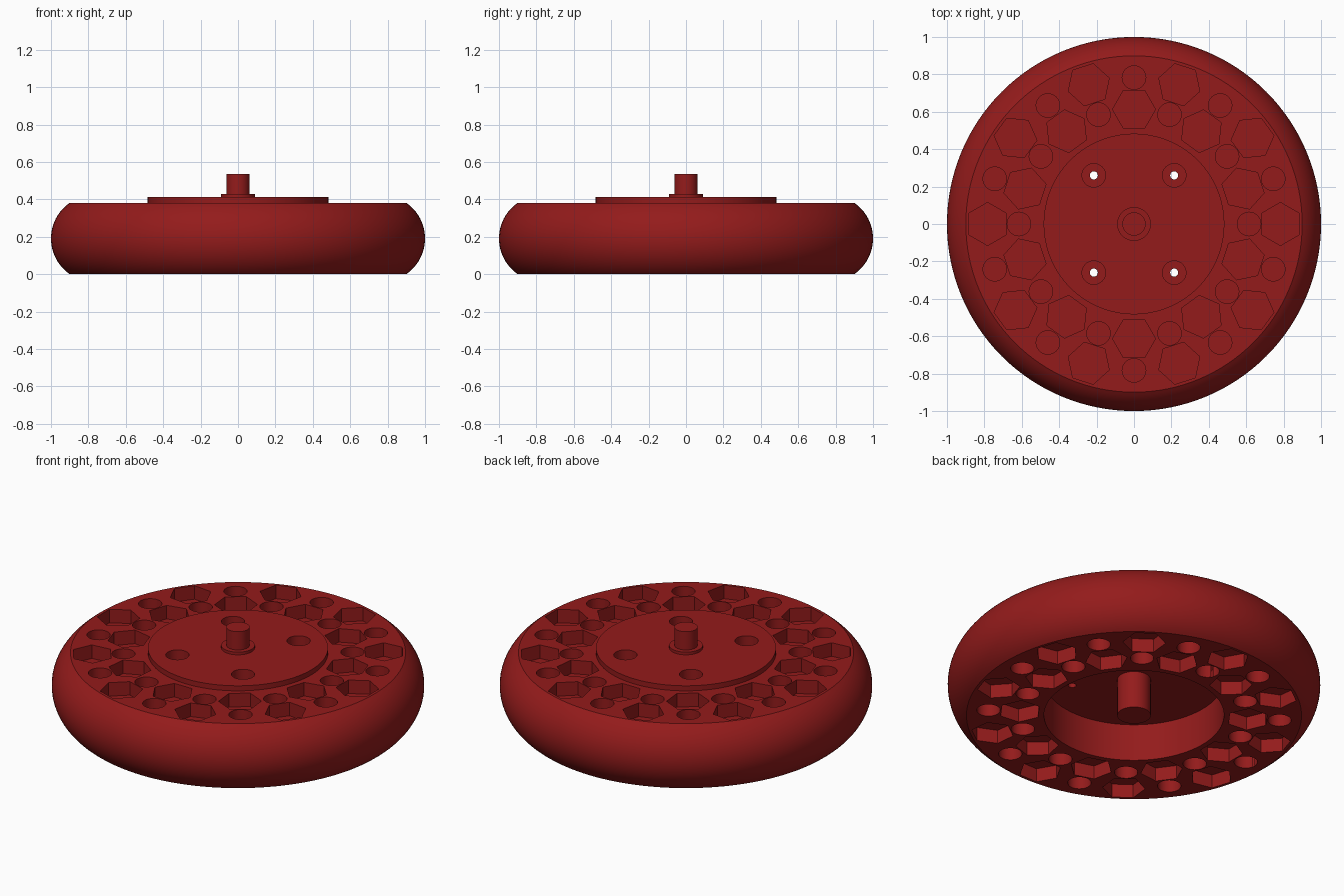
import bpy, bmesh, math
from mathutils import Matrix

if "Cube" in bpy.data.objects:
    bpy.data.objects.remove(bpy.data.objects["Cube"])

red = bpy.data.materials.new("dark_red")
red.diffuse_color = (0.295, 0.011, 0.011, 1)
red.use_nodes = True
red.node_tree.nodes["Principled BSDF"].inputs["Base Color"].default_value = red.diffuse_color


def make(name, bm):
    bmesh.ops.recalc_face_normals(bm, faces=bm.faces)
    me = bpy.data.meshes.new(name)
    bm.to_mesh(me)
    bm.free()
    me.materials.append(red)
    ob = bpy.data.objects.new(name, me)
    bpy.context.collection.objects.link(ob)
    return ob


def lathe(name, profile, steps=128):
    """Spin an (r, z) profile around the z axis."""
    bm = bmesh.new()
    vs = [bm.verts.new((r, 0, z)) for r, z in profile]
    es = [bm.edges.new(p) for p in zip(vs, vs[1:])]
    bmesh.ops.spin(bm, geom=vs + es, cent=(0, 0, 0), axis=(0, 0, 1),
                   angle=2 * math.pi, steps=steps, use_merge=False)
    bmesh.ops.remove_doubles(bm, verts=bm.verts, dist=1e-5)
    return make(name, bm)


def prism(bm, sides, radius, x, y, z0, z1, turn=0.0):
    mat = Matrix.Translation((x, y, (z0 + z1) / 2)) @ Matrix.Rotation(turn, 4, 'Z')
    bmesh.ops.create_cone(bm, cap_ends=True, segments=sides, radius1=radius,
                          radius2=radius, depth=z1 - z0, matrix=mat)


H, CEILING, HUB_R = 0.382, 0.22, 0.483
HEX_DEPTH, ROUND_DEPTH = 0.08, 0.08

# Wheel body: bulging tread, raised hub disk, boss and axle pin,
# hollow underneath with a central post
bulge = 0.2315
half = math.asin(H / 2 / bulge)
tread = [(1 - bulge + bulge * math.cos(a), H / 2 + bulge * math.sin(a))
         for a in (-half + 2 * half * i / 24 for i in range(25))]
profile = ([(0, 0), (0.09, 0), (0.09, CEILING), (HUB_R, CEILING), (HUB_R, 0)]
           + tread
           + [(HUB_R, H), (HUB_R, 0.412), (0.09, 0.412), (0.09, 0.428),
              (0.062, 0.428), (0.062, 0.536), (0, 0.536)])
wheel = lathe("wheel_body", profile)

# Cutter: rings of hexagonal and round pockets, the lower face being
# turned one step so hexagons lie under round pockets
bm = bmesh.new()
for k in range(20):
    a = math.radians(18 * k)
    c, s = math.cos(a), math.sin(a)
    for upper in (True, False):
        outer_hex = (k % 2 == 0) == upper
        hex_r, round_r = (0.783, 0.615) if outer_hex else (0.613, 0.783)
        for sides, size, ring, depth in ((6, 0.115, hex_r, HEX_DEPTH),
                                         (32, 0.063, round_r, ROUND_DEPTH)):
            z0, z1 = (H - depth, H + 0.1) if upper else (-0.1, depth)
            prism(bm, sides, size, ring * c, ring * s, z0, z1, a)
pockets = make("pocket_cutter", bm)

# Cutters: recessed bolt holes through the hub
bm_head, bm_bolt = bmesh.new(), bmesh.new()
for sx in (-1, 1):
    for sy in (-1, 1):
        prism(bm_head, 32, 0.063, sx * 0.215, sy * 0.26, 0.30, 0.5)
        prism(bm_bolt, 24, 0.0215, sx * 0.215, sy * 0.26, 0.1, 0.6)
cutters = [pockets, make("bolt_head_cutter", bm_head), make("bolt_hole_cutter", bm_bolt)]

bpy.context.view_layer.objects.active = wheel
wheel.select_set(True)
for cutter in cutters:
    cutter.hide_render = True
    mod = wheel.modifiers.new(cutter.name, 'BOOLEAN')
    mod.operation, mod.solver, mod.object = 'DIFFERENCE', 'EXACT', cutter
    bpy.ops.object.modifier_apply(modifier=mod.name)
for cutter in cutters:
    bpy.data.objects.remove(cutter)
bpy.ops.object.shade_smooth_by_angle(angle=math.radians(30))
